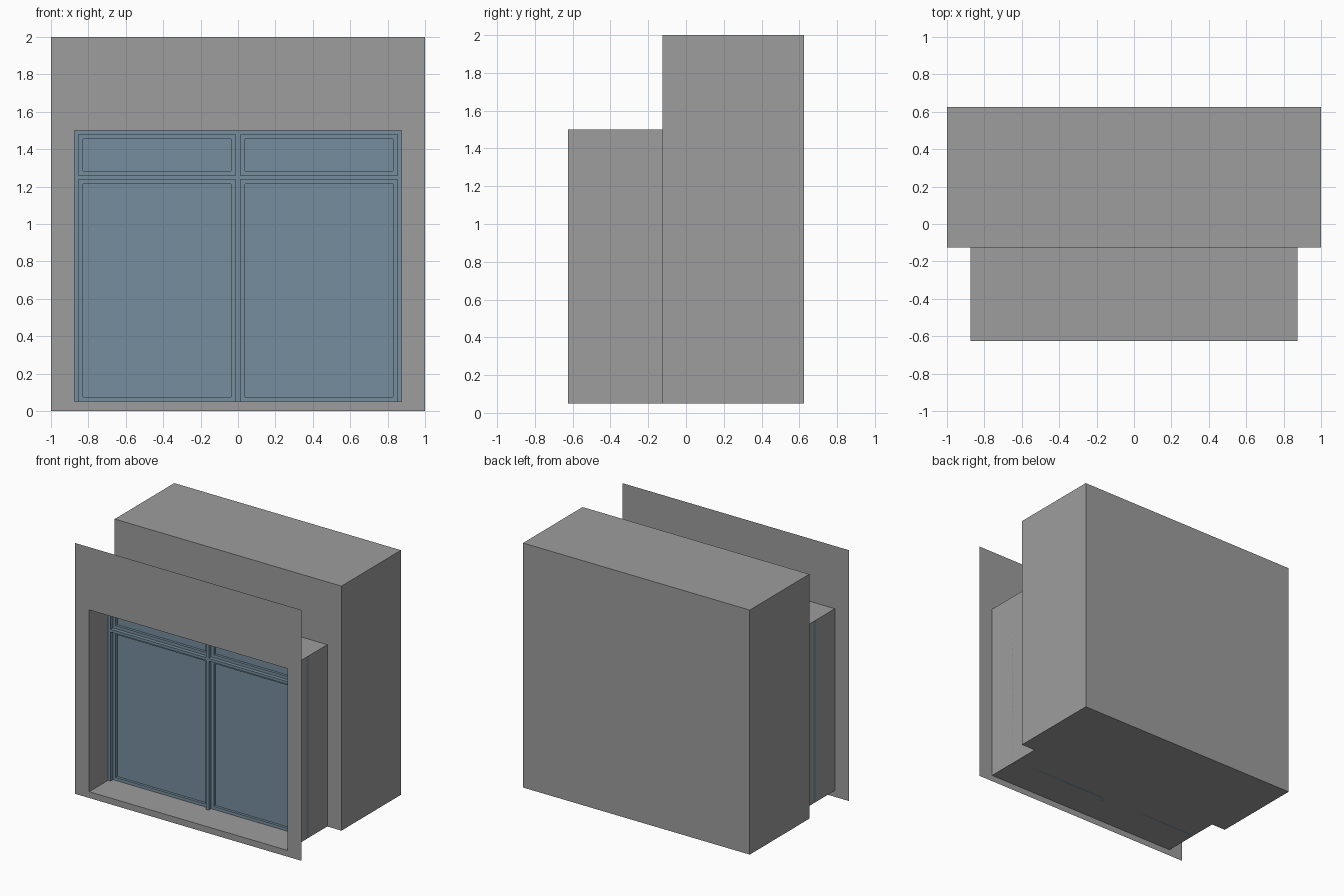
import bpy, bmesh

if "Cube" in bpy.data.objects:
    bpy.data.objects.remove(bpy.data.objects["Cube"])

# Key dimensions
W, H = 1.0, 2.0                     # facade half width, height
OW, Z0, OH = 0.875, 0.05, 1.5       # opening half width, floor level, opening top
YF, YR, YB = -0.625, -0.125, 0.625  # facade, room front, room back
YFRAME, YSASH, YGLASS = -0.387, -0.357, -0.337  # stepped window depths
T = 0.022                           # window bar width
M = 0.013                           # half width of the central mullion
TZ0, TZ1 = 1.238, 1.26              # transom bottom and top


def material(name, col):
    m = bpy.data.materials.new(name)
    m.diffuse_color = (*col, 1)
    m.use_nodes = True
    m.node_tree.nodes["Principled BSDF"].inputs["Base Color"].default_value = m.diffuse_color
    return m


grey = material("grey_wall", (0.337, 0.337, 0.337))
blue = material("blue_window", (0.181, 0.27, 0.337))


def finish(name, bm, mat=grey):
    me = bpy.data.meshes.new(name)
    bm.to_mesh(me)
    bm.free()
    ob = bpy.data.objects.new(name, me)
    bpy.context.collection.objects.link(ob)
    me.materials.append(mat)
    return ob


def poly(bm, pts):
    return bm.faces.new([bm.verts.new(p) for p in pts])


def rect(x0, x1, z0, z1, y):
    return [(x0, y, z0), (x1, y, z0), (x1, y, z1), (x0, y, z1)]


def thicken(bm, depth):
    """Extrude all flat faces backwards into a closed solid."""
    faces = bm.faces[:]
    ext = bmesh.ops.extrude_face_region(bm, geom=faces, use_keep_orig=True)["geom"]
    bmesh.ops.translate(bm, vec=(0, depth, 0),
                        verts=[g for g in ext if isinstance(g, bmesh.types.BMVert)])
    bmesh.ops.recalc_face_normals(bm, faces=bm.faces[:])


def ring(bm, outer, inner):
    """Four quads between two rectangles."""
    o = [bm.verts.new(p) for p in outer]
    i = [bm.verts.new(p) for p in inner]
    for k in range(4):
        n = (k + 1) % 4
        bm.faces.new((o[k], o[n], i[n], i[k]))


# Thin facade with the window opening
bm = bmesh.new()
ring(bm, rect(-W, W, 0, H, YF), rect(-OW, OW, Z0, OH, YF))
finish("facade", bm)

# Window reveal: two sides and a top
bm = bmesh.new()
path = [(-OW, Z0), (-OW, OH), (OW, OH), (OW, Z0)]
for (xa, za), (xb, zb) in zip(path, path[1:]):
    poly(bm, [(xa, YF, za), (xa, YR, za), (xb, YR, zb), (xb, YF, zb)])
bmesh.ops.remove_doubles(bm, verts=bm.verts[:], dist=1e-5)
finish("window_reveal", bm)

# Floor of the room and the display ledge in one piece
bm = bmesh.new()
poly(bm, [(x, y, Z0) for x, y in ((-OW, YF), (OW, YF), (OW, YR), (W, YR),
                                  (W, YB), (-W, YB), (-W, YR), (-OW, YR))])
finish("floor", bm)

# Room shell: sides, back, ceiling, and a front wall open to the window
bm = bmesh.new()
poly(bm, rect(-W, W, Z0, H, YB))
poly(bm, [(-W, YR, H), (-W, YB, H), (W, YB, H), (W, YR, H)])
poly(bm, [(-W, YR, Z0), (-W, YB, Z0), (-W, YB, H), (-W, YR, H)])
poly(bm, [(W, YR, H), (W, YB, H), (W, YB, Z0), (W, YR, Z0)])
poly(bm, [(x, YR, z) for x, z in ((-W, Z0), (-W, H), (W, H), (W, Z0),
                                  (OW, Z0), (OW, OH), (-OW, OH), (-OW, Z0))])
bmesh.ops.remove_doubles(bm, verts=bm.verts[:], dist=1e-5)
finish("room_walls", bm)


# Main window frame bars
def bar(name, x0, x1, z0, z1):
    bm = bmesh.new()
    poly(bm, rect(x0, x1, z0, z1, YFRAME))
    thicken(bm, YSASH - YFRAME)
    finish(name, bm, blue)


IX, IZ = OW - T, OH - T
bar("frame_top", -OW, OW, IZ, OH)
bar("mullion", -M, M, Z0, IZ)
for side, s in (("left", -1), ("right", 1)):
    bar("frame_" + side, *sorted((s * IX, s * OW)), Z0, IZ)
    a, b = sorted((s * M, s * IX))
    bar("transom_" + side, a, b, TZ0, TZ1)
    # Sash and glass for the lower and upper panes
    for level, z0, z1 in (("lower", Z0, TZ0), ("upper", TZ1, IZ)):
        e = 0.024
        inner = (a + e, b - e, z0 + e, z1 - e)
        bm = bmesh.new()
        ring(bm, rect(a, b, z0, z1, YSASH), rect(*inner, YSASH))
        thicken(bm, YGLASS - YSASH)
        finish(f"sash_{level}_{side}", bm, blue)
        bm = bmesh.new()
        poly(bm, rect(*inner, YGLASS))
        finish(f"glass_{level}_{side}", bm, blue)
